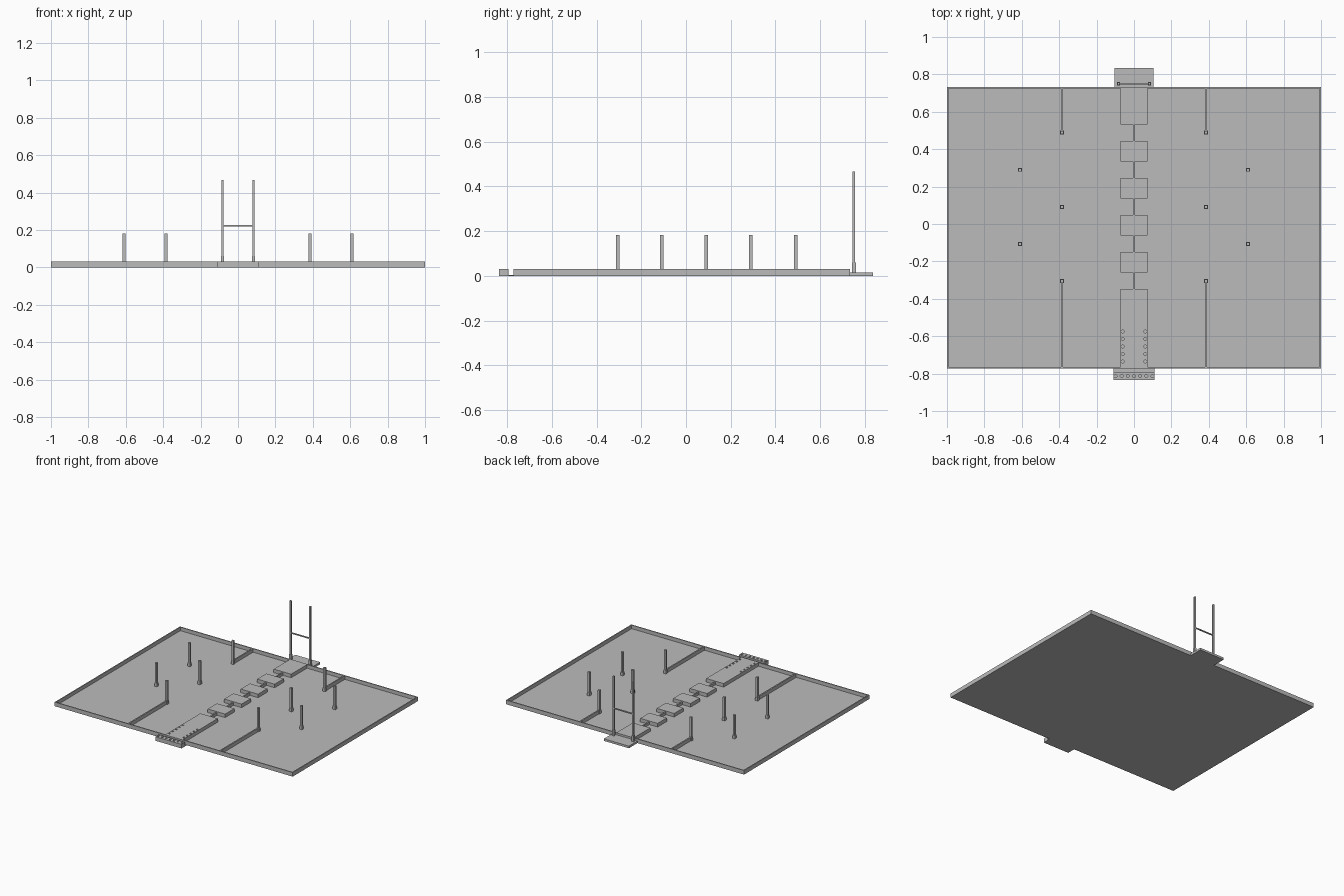
import bpy, bmesh
from mathutils import Matrix, Vector

if "Cube" in bpy.data.objects:
    bpy.data.objects.remove(bpy.data.objects["Cube"], do_unlink=True)

grey = bpy.data.materials.new("plain_grey")
grey.use_nodes = True
grey.diffuse_color = (0.5, 0.5, 0.5, 1)
grey.node_tree.nodes["Principled BSDF"].inputs["Base Color"].default_value = (0.5, 0.5, 0.5, 1)


def finish(name, bm):
    mesh = bpy.data.meshes.new(name)
    bm.to_mesh(mesh)
    bm.free()
    mesh.materials.append(grey)
    obj = bpy.data.objects.new(name, mesh)
    bpy.context.collection.objects.link(obj)
    return obj


def box(name, x0, x1, y0, y1, z0, z1):
    bm = bmesh.new()
    centre = Vector((x0 + x1, y0 + y1, z0 + z1)) / 2
    size = Matrix.Diagonal((x1 - x0, y1 - y0, z1 - z0, 1))
    bmesh.ops.create_cube(bm, size=1, matrix=Matrix.Translation(centre) @ size)
    return finish(name, bm)


def square_post(name, x, y, width, z0, z1):
    h = width / 2
    return box(name, x - h, x + h, y - h, y + h, z0, z1)


def drill(obj, points, radius, floor):
    """Sink round blind holes into the top of a block."""
    bm = bmesh.new()
    for x, y in points:
        bmesh.ops.create_cone(bm, cap_ends=True, segments=16, radius1=radius, radius2=radius,
                              depth=0.1, matrix=Matrix.Translation((x, y, floor + 0.05)))
    cutter = finish("hole_cutter", bm)
    cutter.hide_render = True
    mod = obj.modifiers.new("holes", "BOOLEAN")
    mod.operation = "DIFFERENCE"
    mod.solver = "EXACT"
    mod.object = cutter
    bpy.context.view_layer.objects.active = obj
    bpy.ops.object.modifier_apply(modifier=mod.name)
    bpy.data.objects.remove(cutter, do_unlink=True)


FRONT, BACK = -0.772, 0.732
FLOOR, RIM, WALL = 0.004, 0.031, 0.008

# Thin floor and raised rim
box("floor", -1, 1, FRONT, BACK, 0, FLOOR)
box("front_rim", -1, 1, FRONT, FRONT + WALL, 0, RIM)
box("back_rim", -1, 1, BACK - WALL, BACK, 0, RIM)
for side, s in (("left", 1), ("right", -1)):
    edges = sorted((s, s * (1 - WALL)))
    box(side + "_rim", *edges, FRONT, BACK, 0, RIM)

# Central spine with blocks
box("spine", -0.005, 0.005, -0.35, 0.54, 0, 0.024)
box("back_block", -0.073, 0.073, 0.533, BACK, 0, RIM)
for i in range(4):
    y = 0.39 - 0.198 * i
    box(f"spine_block_{i + 1}", -0.073, 0.073, y - 0.055, y + 0.055, 0, RIM)
front_block = box("front_block", -0.073, 0.073, FRONT, -0.347, 0, RIM)
drill(front_block, [(x, -0.735 + 0.04 * i) for x in (-0.061, 0.061) for i in range(5)], 0.008, 0.008)

# Front holder with a row of holes, joined by a thin strip
box("front_strip", -0.11, 0.11, -0.8, FRONT, 0, FLOOR)
holder = box("front_holder", -0.11, 0.11, -0.835, -0.793, 0, RIM)
drill(holder, [(0.033 * i, -0.813) for i in range(-3, 4)], 0.008, 0.008)

# Back step carrying the tall frame
box("back_step", -0.105, 0.105, BACK, 0.835, 0, 0.016)
for side, s in (("left", 1), ("right", -1)):
    square_post(side + "_tall_post", s * 0.083, 0.75, 0.012, 0.01, 0.466)
    square_post(side + "_tall_post_base", s * 0.083, 0.75, 0.018, 0.01, 0.06)
box("crossbar", -0.083, 0.083, 0.746, 0.754, 0.218, 0.226)

# Dividers and short posts, mirrored on both halves
posts = [(0.385, 0.49), (0.385, 0.09), (0.385, -0.305), (0.61, 0.29), (0.61, -0.108)]
for side, s in (("left", 1), ("right", -1)):
    x = s * 0.385
    box(side + "_back_divider", x - 0.005, x + 0.005, 0.49, BACK, 0, RIM)
    box(side + "_front_divider", x - 0.005, x + 0.005, FRONT, -0.305, 0, RIM)
    for i, (px, py) in enumerate(posts):
        square_post(f"{side}_post_{i + 1}", s * px, py, 0.016, 0, 0.182)
        square_post(f"{side}_post_base_{i + 1}", s * px, py, 0.021, 0, 0.03)
